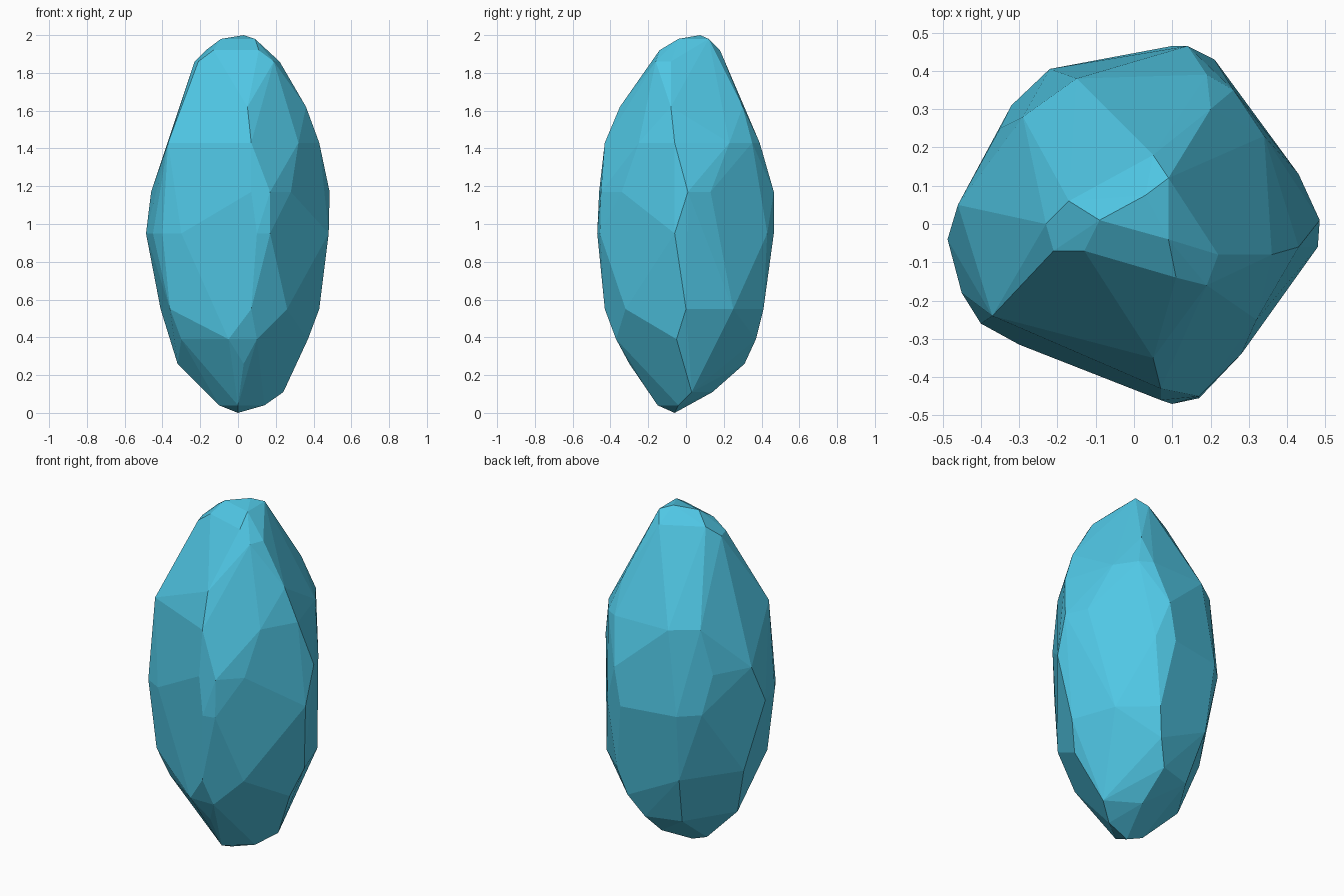
import bpy, bmesh, math

# Cross-sections of the crystal rock: height -> corner points (x, y)
SECTIONS = {
    2.00: [(.03, .075)],
    1.98: [(-.09, .01), (.09, -.04), (.09, .12)],
    1.92: [(-.13, -.07), (.11, -.14), (.16, 0), (.05, .18), (-.17, .06)],
    1.86: [(-.23, 0), (-.21, -.07), (.22, -.08), (.19, -.16)],
    1.62: [(.05, -.35), (.36, -.08), (.2, .3)],
    1.43: [(-.37, -.24), (.07, -.43), (.32, -.25), (.43, -.06), (.34, .23),
           (.26, .35), (.19, .39), (-.15, .38), (-.29, .28)],
    1.17: [(.07, -.46), (.17, -.45), (.28, -.34), (.485, .01), (.43, .13),
           (.14, .465), (-.35, .25), (-.46, .05)],
    0.95: [(.1, -.47), (.17, -.455), (-.3, -.315), (-.4, -.26), (-.45, -.18),
           (-.487, -.04), (.48, -.06), (.21, .43), (.1, .465),
           (-.22, .405), (-.32, .31)],
    0.55: [(-.36, -.24), (.07, -.43), (.26, -.32), (.43, 0), (.34, .25),
           (.16, .41), (-.2, .35), (-.41, .05)],
    0.39: [(-.3, -.2), (-.05, -.37), (.1, -.37), (.37, -.05), (.12, .37)],
    0.26: [(-.32, -.02), (.05, .31), (-.15, .25), (.03, -.3)],
    0.11: [(.24, .03), (.06, .14)],
    0.04: [(0, -.15), (.14, -.04), (-.1, -.05)],
    0.00: [(0, -.06)],
}

# Wrap the sections in a faceted shell
bm = bmesh.new()
for z, ring in SECTIONS.items():
    for x, y in ring:
        bm.verts.new((x, y, z))
bmesh.ops.convex_hull(bm, input=bm.verts[:])
inside = [v for v in bm.verts if not v.link_faces]
bmesh.ops.delete(bm, geom=inside, context='VERTS')

# Merge nearly flat neighbours into broad facets
bmesh.ops.dissolve_limit(bm, angle_limit=math.radians(4),
                         verts=bm.verts[:], edges=bm.edges[:])
bmesh.ops.recalc_face_normals(bm, faces=bm.faces[:])

mesh = bpy.data.meshes.new("faceted_rock")
bm.to_mesh(mesh)
bm.free()
rock = bpy.data.objects.new("faceted_rock", mesh)
bpy.context.collection.objects.link(rock)

# Teal stone
mat = bpy.data.materials.new("teal_stone")
mat.diffuse_color = (0.08, 0.57, 0.78, 1)
mesh.materials.append(mat)
